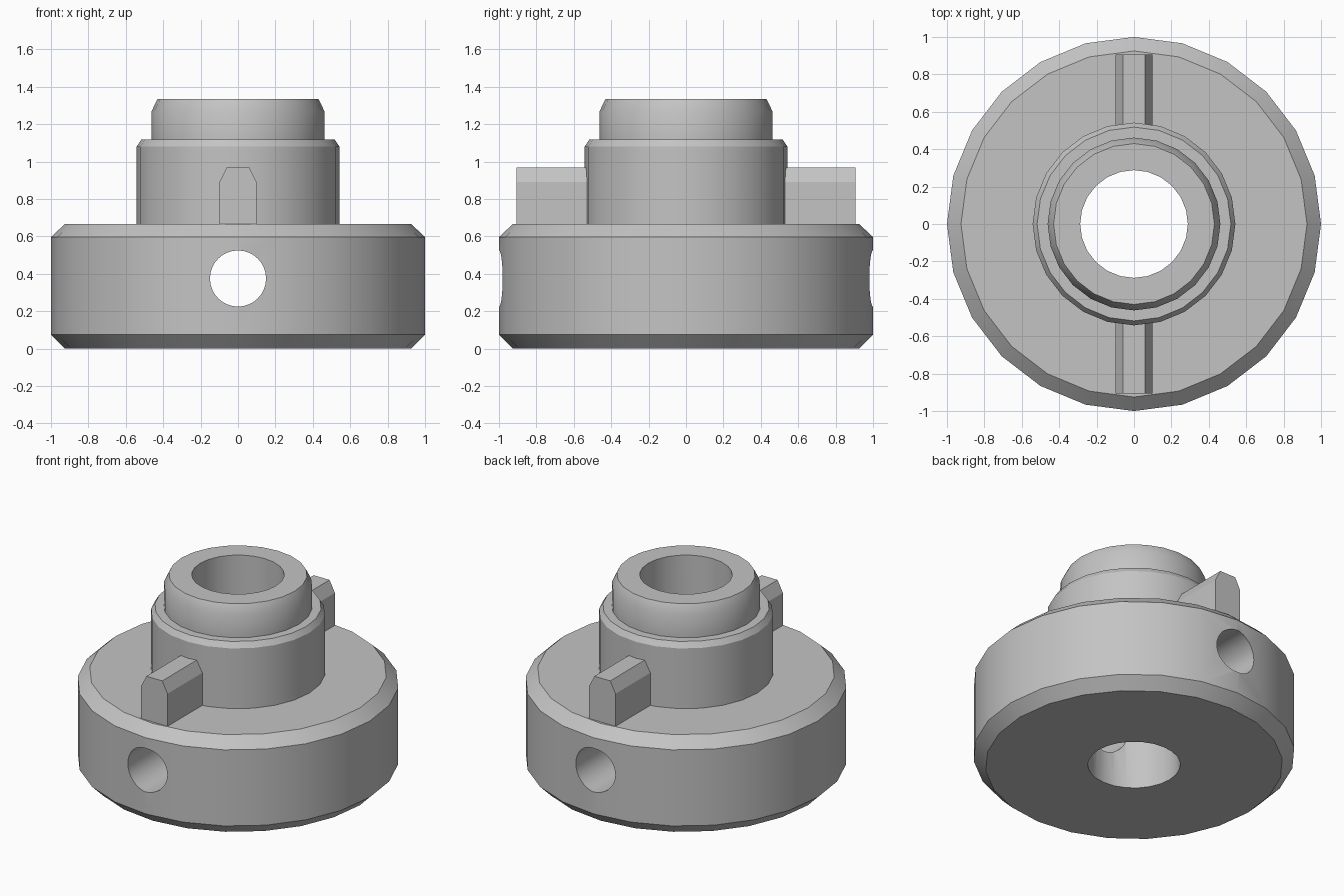
import bpy, bmesh, math
from mathutils import Matrix, Vector

cube = bpy.data.objects.get("Cube")
if cube:
    bpy.data.objects.remove(cube, do_unlink=True)

SIDES = 24

grey = bpy.data.materials.new("machined grey")
grey.use_nodes = True
colour = (0.55, 0.55, 0.55, 1)
grey.diffuse_color = colour
grey.node_tree.nodes["Principled BSDF"].inputs["Base Color"].default_value = colour


def add_object(name, bm):
    bmesh.ops.recalc_face_normals(bm, faces=bm.faces)
    mesh = bpy.data.meshes.new(name)
    bm.to_mesh(mesh)
    bm.free()
    mesh.materials.append(grey)
    obj = bpy.data.objects.new(name, mesh)
    bpy.context.collection.objects.link(obj)
    return obj


def select_only(obj):
    bpy.ops.object.select_all(action='DESELECT')
    obj.select_set(True)
    bpy.context.view_layer.objects.active = obj


def lathe(name, profile):
    """Revolve a closed (radius, z) profile around the z axis."""
    bm = bmesh.new()
    rings = []
    for i in range(SIDES):
        a = 2 * math.pi * i / SIDES
        rings.append([bm.verts.new((r * math.cos(a), r * math.sin(a), z)) for r, z in profile])
    n = len(profile)
    for i in range(SIDES):
        here, after = rings[i], rings[(i + 1) % SIDES]
        for j in range(n):
            k = (j + 1) % n
            bm.faces.new((here[j], after[j], after[k], here[k]))
    return add_object(name, bm)


def extrude_key(name, outline, y0, y1):
    """Push an (x, z) outline along y."""
    bm = bmesh.new()
    face = bm.faces.new([bm.verts.new((x, y0, z)) for x, z in outline])
    grown = bmesh.ops.extrude_face_region(bm, geom=[face])["geom"]
    verts = [v for v in grown if isinstance(v, bmesh.types.BMVert)]
    bmesh.ops.translate(bm, verts=verts, vec=Vector((0, y1 - y0, 0)))
    return add_object(name, bm)


# Hub: chamfered flange, collar, spigot and central bore
hub = lathe("hub_body", [
    (0.288, 0), (0.925, 0), (1, 0.075), (1, 0.597), (0.925, 0.667),
    (0.542, 0.667), (0.542, 1.08), (0.518, 1.117), (0.462, 1.117),
    (0.462, 1.27), (0.43, 1.335), (0.288, 1.335)])

# Cross hole through the flange, front to back
bm = bmesh.new()
bmesh.ops.create_cone(bm, cap_ends=True, segments=32, radius1=0.15, radius2=0.15, depth=2.4,
                      matrix=Matrix.Translation((0, 0, 0.375)) @ Matrix.Rotation(math.pi / 2, 4, 'X'))
cutter = add_object("cross_hole_cutter", bm)
cutter.hide_render = True
cut = hub.modifiers.new("cross_hole", 'BOOLEAN')
cut.operation = 'DIFFERENCE'
cut.solver = 'EXACT'
cut.object = cutter
select_only(hub)
bpy.ops.object.modifier_apply(modifier=cut.name)
bpy.data.objects.remove(cutter, do_unlink=True)
select_only(hub)
bpy.ops.object.shade_smooth_by_angle(angle=math.radians(30))

# Chamfered drive keys on the flange, front and back
key_outline = [(-0.1, 0.66), (0.1, 0.66), (0.1, 0.89), (0.06, 0.968), (-0.06, 0.968), (-0.1, 0.89)]
for name, side in (("front_key", -1), ("back_key", 1)):
    extrude_key(name, key_outline, side * 0.5, side * 0.907)
